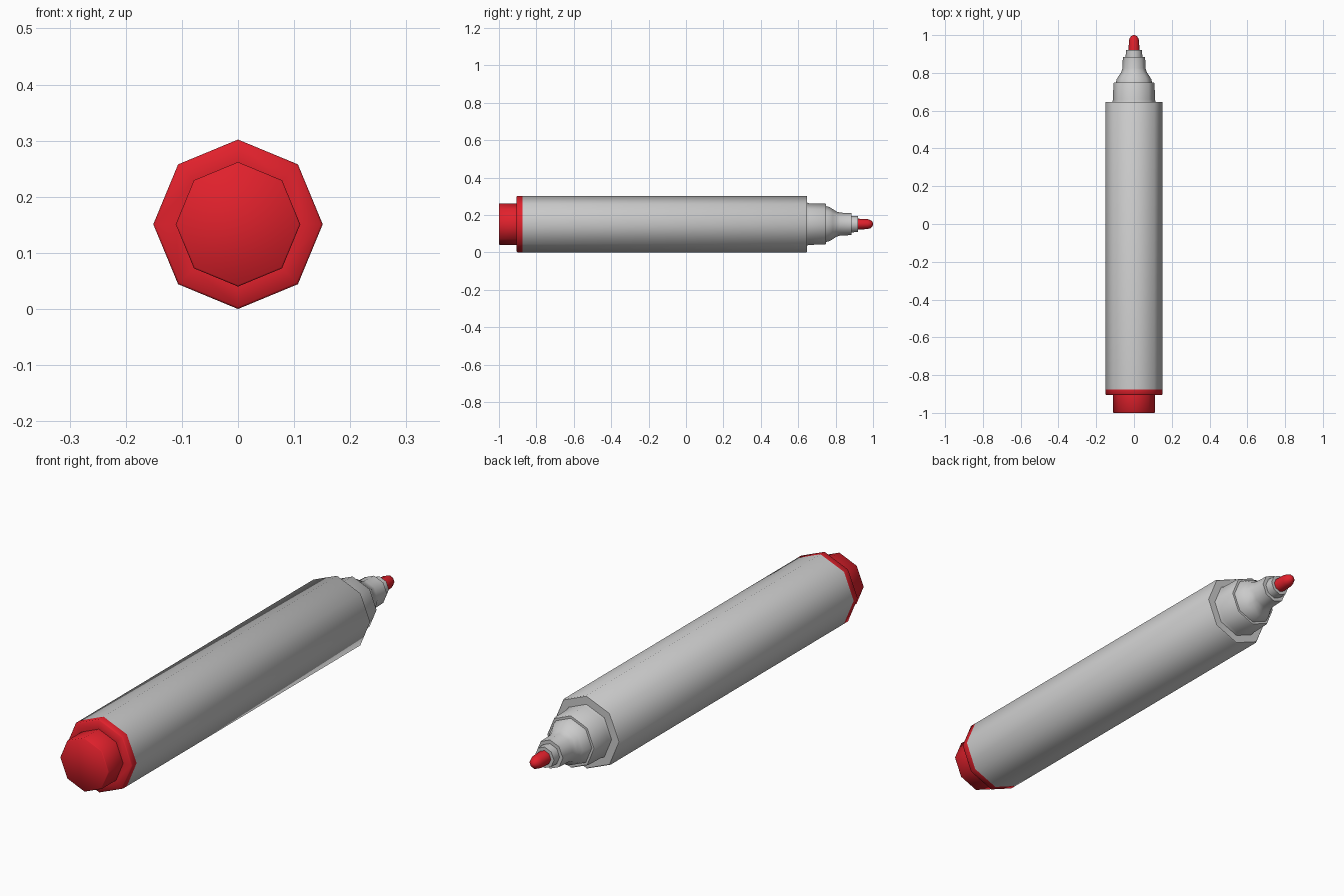
import bpy, bmesh, math

if "Cube" in bpy.data.objects:
    bpy.data.objects.remove(bpy.data.objects["Cube"])

SIDES = 8
AXIS_Z = 0.151   # height of the marker's centre line

red = bpy.data.materials.new("red_ink")
red.diffuse_color = (0.75, 0.015, 0.025, 1)
red.use_nodes = True
red.node_tree.nodes["Principled BSDF"].inputs["Base Color"].default_value = red.diffuse_color


def lathe(name, profile, material=None):
    """Revolve (y, radius) points around the marker's long axis and close both ends."""
    bm = bmesh.new()
    rings = []
    for y, r in profile:
        rings.append([bm.verts.new((r * math.cos(2 * math.pi * i / SIDES), y,
                                    AXIS_Z + r * math.sin(2 * math.pi * i / SIDES)))
                      for i in range(SIDES)])
    for a, b in zip(rings, rings[1:]):
        for i in range(SIDES):
            j = (i + 1) % SIDES
            bm.faces.new((a[i], a[j], b[j], b[i]))
    bm.faces.new(rings[0])
    bm.faces.new(rings[-1])
    bmesh.ops.recalc_face_normals(bm, faces=bm.faces)
    mesh = bpy.data.meshes.new(name)
    bm.to_mesh(mesh)
    bm.free()
    obj = bpy.data.objects.new(name, mesh)
    bpy.context.collection.objects.link(obj)
    if material:
        mesh.materials.append(material)
    bpy.ops.object.select_all(action='DESELECT')
    obj.select_set(True)
    bpy.context.view_layer.objects.active = obj
    bpy.ops.object.shade_smooth_by_angle(angle=math.radians(50))
    return obj


# Coloured end plug: stub plus flange
lathe("end_plug", [(-1.0, 0.108), (-0.997, 0.111), (-0.905, 0.111),
                   (-0.905, 0.147), (-0.901, 0.151), (-0.875, 0.151)], red)

# Barrel
lathe("barrel", [(-0.875, 0.151), (0.643, 0.151), (0.647, 0.148)])

# Stepped, flared neck that holds the nib
lathe("neck", [(0.645, 0.115), (0.66, 0.111), (0.745, 0.109), (0.749, 0.106),
               (0.749, 0.096), (0.768, 0.091), (0.785, 0.08), (0.805, 0.067),
               (0.825, 0.061), (0.885, 0.059), (0.885, 0.044), (0.92, 0.043)])

# Rounded nib
lathe("nib", [(0.915, 0.029), (0.97, 0.027), (0.986, 0.022),
              (0.996, 0.013), (1.0, 0.004)], red)
